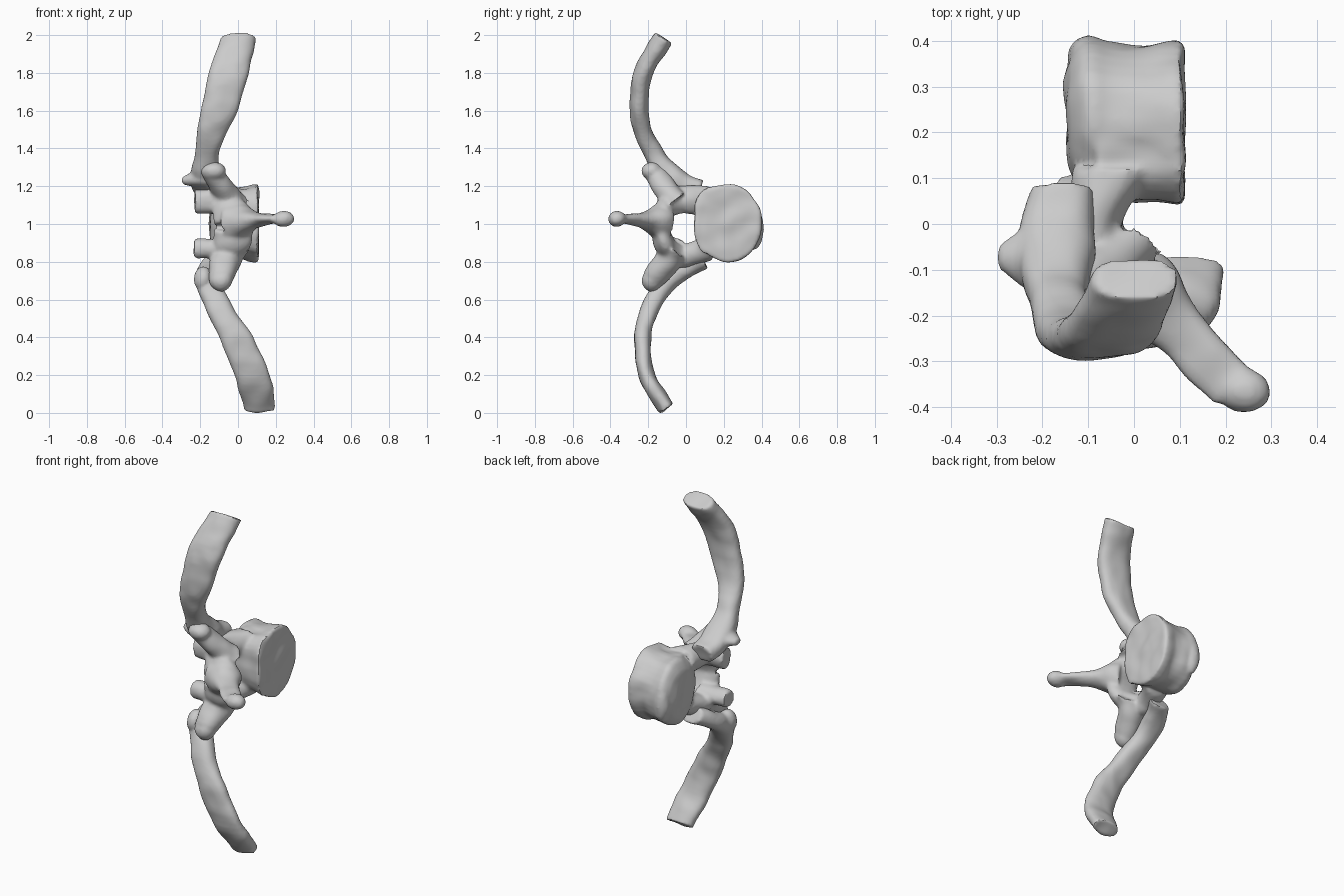
import bpy, bmesh, math
from mathutils import Vector, noise

cube = bpy.data.objects.get("Cube")
if cube:
    bpy.data.objects.remove(cube, do_unlink=True)

bone = bpy.data.materials.new("bone grey")
bone.use_nodes = True
bone.diffuse_color = (0.6, 0.6, 0.6, 1)
bone.node_tree.nodes["Principled BSDF"].inputs["Base Color"].default_value = bone.diffuse_color

X, Y = Vector((1, 0, 0)), Vector((0, 1, 0))


def loft(bm, path, wide, power=1.0, sides=24, steps=6):
    """Sweep a rounded section along x, y, z, half width, half thickness."""
    pts = [Vector(p) for p in path]
    pts = [2 * pts[0] - pts[1]] + pts + [2 * pts[-1] - pts[-2]]
    dense = []
    for i in range(1, len(pts) - 2):
        a, b, c, d = pts[i - 1:i + 3]
        for k in range(steps):
            t = k / steps
            dense.append(0.5 * (2 * b + (c - a) * t + (2 * a - 5 * b + 4 * c - d) * t * t
                                + (3 * b - a - 3 * c + d) * t ** 3))
    dense.append(pts[-2])
    rings = []
    for i, p in enumerate(dense):
        before, after = dense[max(i - 1, 0)], dense[min(i + 1, len(dense) - 1)]
        thin = Vector((after - before)[:3]).cross(wide).normalized()
        ring = []
        for k in range(sides):
            ang = math.tau * k / sides
            u, v = math.cos(ang), math.sin(ang)
            u = math.copysign(abs(u) ** power, u)
            v = math.copysign(abs(v) ** power, v)
            ring.append(bm.verts.new(Vector(p[:3]) + wide * u * p[3] + thin * v * p[4]))
        rings.append(ring)
    for a, b in zip(rings, rings[1:]):
        for k in range(sides):
            n = (k + 1) % sides
            bm.faces.new((a[k], a[n], b[n], b[k]))
    bm.faces.new(rings[0][::-1])
    bm.faces.new(rings[-1])


def blob(bm, centre, size):
    verts = bmesh.ops.create_icosphere(bm, subdivisions=3, radius=1)["verts"]
    for v in verts:
        v.co = Vector(centre) + Vector([a * b for a, b in zip(v.co, size)])


def finish(name, bm, rough):
    """Fuse the overlapping pieces, soften them and add an uneven surface."""
    bmesh.ops.recalc_face_normals(bm, faces=bm.faces)
    mesh = bpy.data.meshes.new(name)
    bm.to_mesh(mesh)
    bm.free()
    obj = bpy.data.objects.new(name, mesh)
    bpy.context.collection.objects.link(obj)
    fuse = obj.modifiers.new("fuse", 'REMESH')
    fuse.mode, fuse.voxel_size = 'VOXEL', 0.01
    soft = obj.modifiers.new("soften", 'SMOOTH')
    soft.factor, soft.iterations = 0.5, 4
    graph = bpy.context.evaluated_depsgraph_get()
    solid = bpy.data.meshes.new_from_object(obj.evaluated_get(graph))
    obj.modifiers.clear()
    obj.data = solid
    solid.name = name
    shifts = [v.normal * rough * noise.noise(v.co * 11) for v in solid.vertices]
    for v, s in zip(solid.vertices, shifts):
        v.co += s
    solid.materials.clear()
    solid.materials.append(bone)
    bpy.ops.object.select_all(action='DESELECT')
    obj.select_set(True)
    bpy.context.view_layer.objects.active = obj
    bpy.ops.object.shade_smooth_by_angle(angle=math.radians(40))


# Vertebra: drum-shaped body along x, domed on one end, squarer beside the canal
bm = bmesh.new()
loft(bm, [(-.15, .24, 1.0, .07, .09), (-.138, .24, 1.0, .125, .145), (-.105, .235, 1.0, .165, .19),
          (-.05, .23, 1.0, .165, .19), (.02, .225, 1.005, .165, .19), (.07, .225, 1.005, .175, .205),
          (.108, .225, 1.005, .175, .208)], Y, .95, 32)
loft(bm, [(-.09, .16, 1.02, .11, .17), (.02, .16, 1.015, .11, .17), (.105, .16, 1.015, .118, .18)], Y, .65)
blob(bm, (-.1, .365, .97), (.045, .045, .11))
# Thick pedicles and laminae around the canal
loft(bm, [(-.04, .12, 1.13, .09, .075), (-.08, .03, 1.13, .06, .08), (-.085, -.03, 1.125, .06, .075),
          (-.04, -.1, 1.09, .1, .06), (-.02, -.135, 1.0, .105, .05)], X)
loft(bm, [(-.04, .12, .87, .09, .06), (-.08, .03, .84, .06, .06), (-.085, -.03, .83, .065, .06),
          (-.04, -.1, .87, .1, .055), (-.02, -.135, .97, .105, .05)], X)
# Spinous process with a knobbed tip
loft(bm, [(-.02, -.125, 1.01, .1, .1), (.03, -.16, 1.015, .085, .085), (.09, -.225, 1.022, .06, .042),
          (.17, -.315, 1.027, .058, .027), (.22, -.36, 1.03, .058, .03)], Vector((.75, .66, 0)))
blob(bm, (.24, -.365, 1.03), (.06, .05, .045))
# Transverse processes
loft(bm, [(-.03, -.06, 1.12, .09, .07), (-.08, -.115, 1.19, .07, .062), (-.13, -.165, 1.27, .06, .058)], X)
loft(bm, [(-.04, -.06, .86, .1, .065), (-.07, -.11, .79, .08, .07), (-.09, -.175, .71, .065, .06)], X)
blob(bm, (-.13, -.18, 1.28), (.065, .058, .052))
blob(bm, (-.09, -.18, .7), (.062, .055, .06))
# Joint facets
loft(bm, [(-.06, -.07, 1.11, .07, .07), (-.15, -.06, 1.12, .06, .065), (-.23, -.06, 1.12, .05, .065)], Y)
loft(bm, [(-.06, -.07, .87, .07, .06), (-.14, -.075, .87, .06, .055), (-.23, -.075, .87, .05, .05)], Y)
finish("vertebra", bm, .009)

# Upper rib, with its neck and tubercle
bm = bmesh.new()
loft(bm, [(.005, -.118, 1.985, .093, .055), (-.05, -.227, 1.8, .107, .05), (-.098, -.247, 1.6, .098, .05),
          (-.14, -.222, 1.48, .077, .049), (-.165, -.175, 1.38, .064, .053), (-.17, -.12, 1.29, .075, .062),
          (-.168, -.03, 1.22, .085, .06), (-.155, .075, 1.18, .068, .055)], X, .85)
loft(bm, [(-.16, -.07, 1.24, .09, .055), (-.23, -.075, 1.235, .07, .04), (-.298, -.07, 1.23, .025, .018)], Y)
finish("upper_rib", bm, .007)

# Lower rib
bm = bmesh.new()
loft(bm, [(.115, -.1, .022, .086, .045), (.075, -.21, .2, .095, .043), (-.01, -.228, .4, .092, .044),
          (-.085, -.2, .53, .078, .047), (-.13, -.155, .62, .072, .05), (-.16, -.095, .7, .066, .055),
          (-.145, .01, .765, .066, .05), (-.1, .09, .81, .066, .05)], X, .85)
blob(bm, (-.185, -.13, .71), (.05, .06, .065))
finish("lower_rib", bm, .007)
